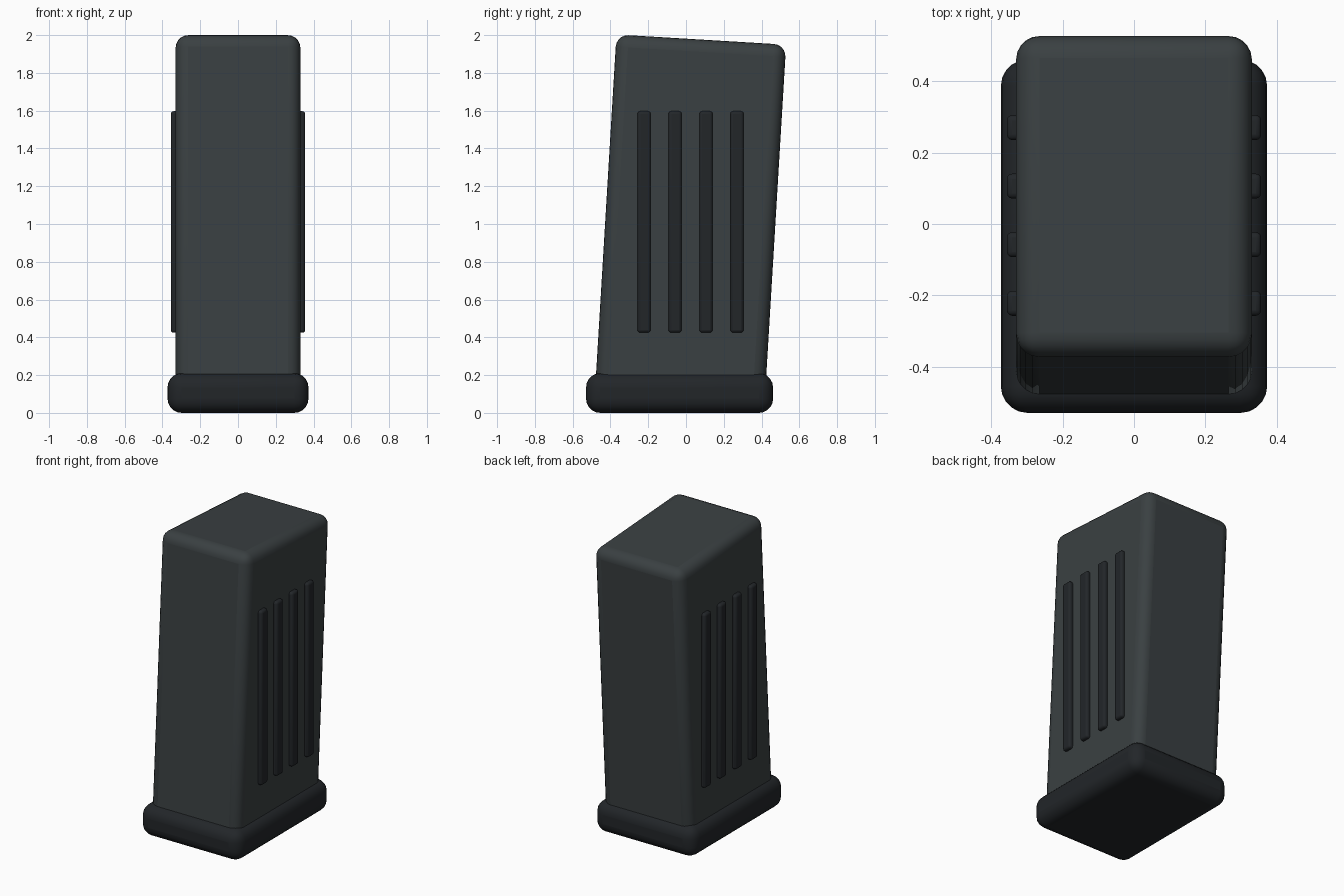
import bpy
from mathutils import Matrix, Vector

if "Cube" in bpy.data.objects:
    bpy.data.objects.remove(bpy.data.objects["Cube"])


def material(name, rgb):
    mat = bpy.data.materials.new(name)
    mat.diffuse_color = (*rgb, 1)
    mat.use_nodes = True
    mat.node_tree.nodes["Principled BSDF"].inputs["Base Color"].default_value = mat.diffuse_color
    return mat


BODY = material("dark_grey", (0.042, 0.051, 0.054))
TRIM = material("near_black", (0.016, 0.019, 0.022))


def rounded_box(name, center, size, radius, segments, mat, tilt=0.0):
    """Box with rounded edges, leaning back about x by tilt radians."""
    bpy.ops.mesh.primitive_cube_add(size=1)
    ob = bpy.context.object
    ob.name = name
    ob.data.transform(Matrix.Translation(Vector(center))
                      @ Matrix.Rotation(-tilt, 4, 'X')
                      @ Matrix.Diagonal((*size, 1)))
    bevel = ob.modifiers.new("rounding", 'BEVEL')
    bevel.width = radius
    bevel.segments = segments
    bpy.ops.object.shade_smooth_by_angle()
    for p in ob.data.polygons:
        p.use_smooth = True
    ob.data.materials.append(mat)
    return ob


# Leaning main body
rounded_box("body", (0, 0.024, 1.028), (0.66, 0.90, 1.90), 0.065, 5, BODY, 0.06)

# Wider base plate
rounded_box("base_plate", (0, -0.034, 0.105), (0.746, 0.99, 0.21), 0.075, 5, TRIM)

# Four upright grip ribs on each side
for side, sign in (("right", 1), ("left", -1)):
    for i in range(4):
        rounded_box(f"{side}_rib_{i + 1}",
                    (sign * 0.326, -0.222 + 0.164 * i, 1.011),
                    (0.06, 0.07, 1.172), 0.015, 3, TRIM)
